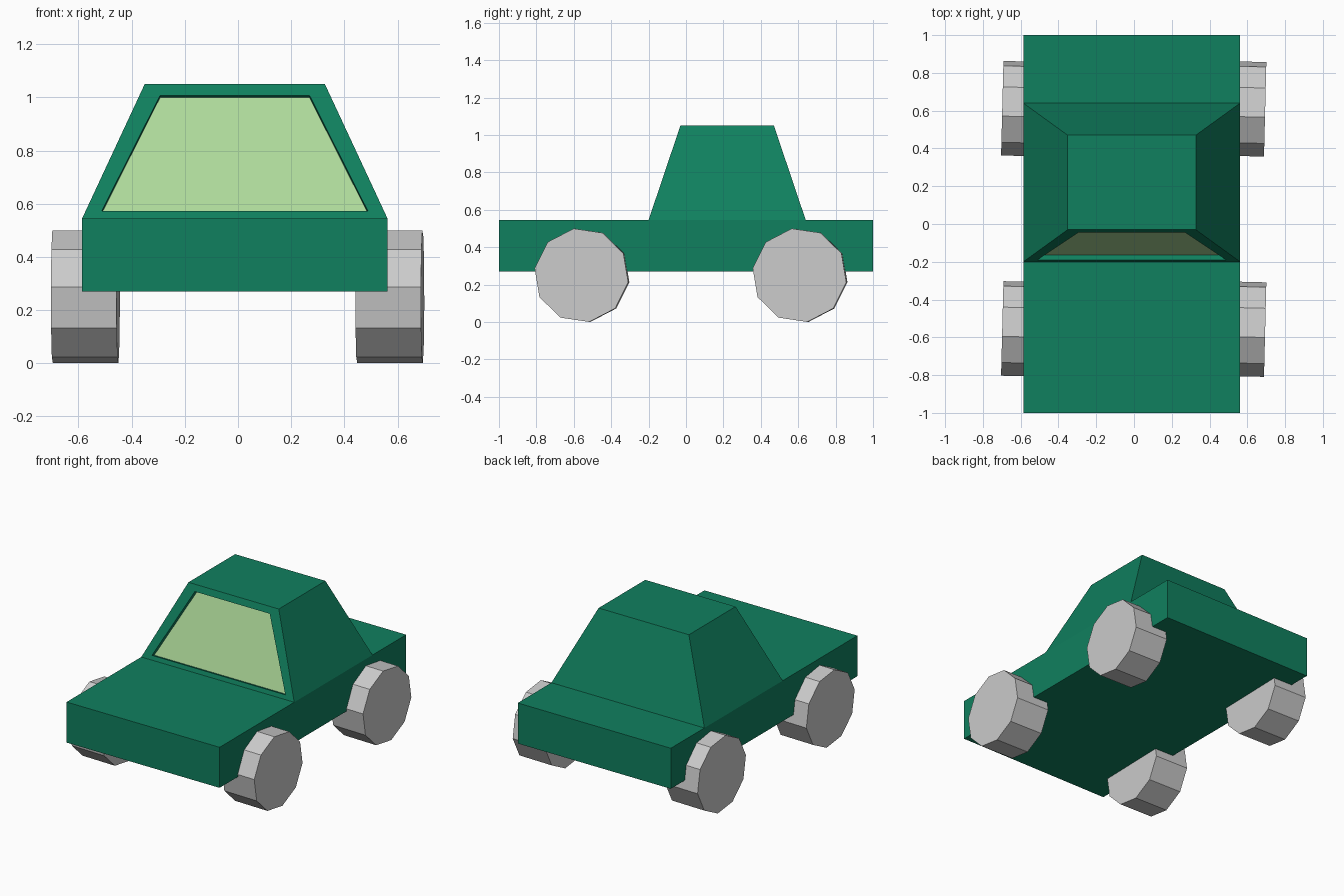
import bpy, bmesh
from math import radians
from mathutils import Vector, Matrix

if "Cube" in bpy.data.objects:
    bpy.data.objects.remove(bpy.data.objects["Cube"])


def material(name, color):
    m = bpy.data.materials.new(name)
    m.diffuse_color = color
    m.use_nodes = True
    m.node_tree.nodes["Principled BSDF"].inputs["Base Color"].default_value = m.diffuse_color
    return m


def add_object(name, bm, mats=()):
    bmesh.ops.recalc_face_normals(bm, faces=bm.faces[:])
    me = bpy.data.meshes.new(name)
    bm.to_mesh(me)
    bm.free()
    for m in mats:
        me.materials.append(m)
    ob = bpy.data.objects.new(name, me)
    bpy.context.collection.objects.link(ob)
    return ob


def extrude(bm, face):
    return bmesh.ops.extrude_discrete_faces(bm, faces=[face])["faces"][0]


green = material("green_paint", (0.005, 0.215, 0.113, 1))
glass = material("pale_green_glass", (0.43, 0.71, 0.33, 1))
CX = -0.012  # the body sits slightly off the centre line

# Lower body: a slab
bm = bmesh.new()
bmesh.ops.create_cube(bm, size=1, matrix=Matrix.Translation((CX, 0, 0.408))
                      @ Matrix.Diagonal((1.148, 2, 0.275, 1)))

# Cut the deck at the front and back of the cabin
for y in (-0.2, 0.64):
    bm.normal_update()
    top = max((f for f in bm.faces if f.normal.z > 0.9),
              key=lambda f: f.calc_center_median().y)
    bmesh.ops.bisect_plane(bm, geom=[top] + top.edges[:] + top.verts[:],
                           plane_co=(0, y, 0), plane_no=(0, 1, 0))
bm.normal_update()
deck = [f for f in bm.faces if f.normal.z > 0.9]
cabin = min(deck, key=lambda f: abs(f.calc_center_median().y - 0.22))

# Cabin: extruded from the deck and tapered to the roof
roof = extrude(bm, cabin)
for v in roof.verts:
    v.co = (CX + (0.339 if v.co.x > CX else -0.339),
            0.47 if v.co.y > 0.22 else -0.03, 1.05)
bm.normal_update()

# Windscreen: frame inset, wider at the sides, then pushed inwards
screen = min((e.link_faces[:] for e in roof.edges),
             key=lambda fs: min(f.calc_center_median().y for f in fs))
screen = min(screen, key=lambda f: f.calc_center_median().y)
bmesh.ops.inset_individual(bm, faces=[screen], thickness=0.053)
for v in screen.verts:
    v.co.x += -0.029 if v.co.x > CX else 0.029
bm.normal_update()
normal = Vector(screen.normal)
pane = extrude(bm, screen)
bmesh.ops.translate(bm, verts=pane.verts[:], vec=normal * -0.027)
pane.material_index = 1
add_object("body", bm, (green, glass))

# Wheels: ten-sided drums, very slightly toed
for side, x in (("left", -0.574), ("right", 0.571)):
    for end, y in (("front", -0.556), ("rear", 0.61)):
        bm = bmesh.new()
        bmesh.ops.create_cone(bm, cap_ends=True, segments=10, radius1=0.253,
                              radius2=0.253, depth=0.247)
        # axis to x, with the rim corners turned to match
        bmesh.ops.rotate(bm, verts=bm.verts[:],
                         matrix=Matrix.Rotation(radians(90), 3, 'Y'))
        ref = max(bm.verts, key=lambda v: v.co.y)
        turn = radians(-8.5) - Vector((1, 0)).angle_signed(
            Vector((ref.co.y, -ref.co.z)))
        bmesh.ops.rotate(bm, verts=bm.verts[:],
                         matrix=Matrix.Rotation(turn, 3, 'X'))
        wheel = add_object(f"{end}_{side}_wheel", bm)
        wheel.location = (x, y, 0.25)
        wheel.rotation_euler.z = -0.025
